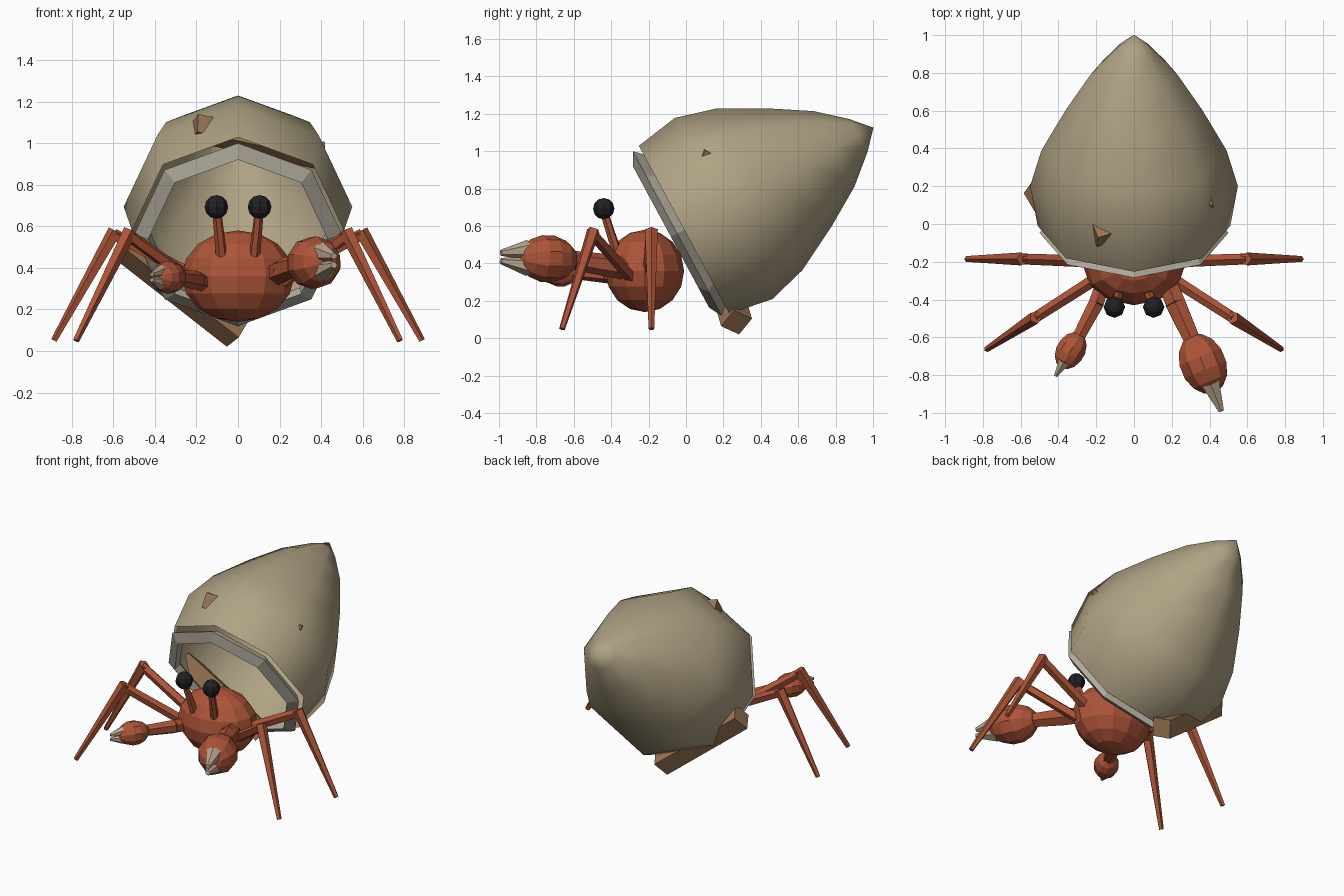
import bpy, bmesh, math
from mathutils import Vector, Matrix

if "Cube" in bpy.data.objects:
    bpy.data.objects.remove(bpy.data.objects["Cube"])


def material(name, rgb):
    m = bpy.data.materials.new(name)
    m.diffuse_color = (*rgb, 1)
    m.use_nodes = True
    m.node_tree.nodes["Principled BSDF"].inputs["Base Color"].default_value = m.diffuse_color
    return m


SHELL = material("shell_tan", (0.43, 0.36, 0.23))
LIP = material("lip_grey", (0.43, 0.40, 0.33))
RED = material("crab_red", (0.42, 0.09, 0.04))
TIP = material("claw_tip", (0.50, 0.38, 0.27))
BLACK = material("eye_black", (0.015, 0.015, 0.018))
BROWN = material("chip_brown", (0.33, 0.18, 0.09))


def finish(bm, name, mat, smooth=False):
    bmesh.ops.recalc_face_normals(bm, faces=bm.faces)
    for f in bm.faces:
        f.smooth = smooth
    me = bpy.data.meshes.new(name)
    bm.to_mesh(me)
    bm.free()
    me.materials.append(mat)
    ob = bpy.data.objects.new(name, me)
    bpy.context.collection.objects.link(ob)
    return ob


def aim(p, q):
    return (Vector(q) - Vector(p)).to_track_quat('Z', 'Y').to_matrix().to_4x4()


def limb(name, p, q, r1, r2, mat, sides=6, roll=0):
    """Tapered prism from p to q."""
    p, q = Vector(p), Vector(q)
    bm = bmesh.new()
    bmesh.ops.create_cone(bm, cap_ends=True, segments=sides, radius1=r1, radius2=r2,
                          depth=(q - p).length,
                          matrix=Matrix.Translation((p + q) / 2) @ aim(p, q) @ Matrix.Rotation(roll, 4, 'Z'))
    return finish(bm, name, mat)


def ball(name, c, size, mat, u=10, v=7, rot=Matrix()):
    bm = bmesh.new()
    bmesh.ops.create_uvsphere(bm, u_segments=u, v_segments=v, radius=1,
                              matrix=Matrix.Translation(c) @ rot @ Matrix.Diagonal((*size, 1)))
    return finish(bm, name, mat)


# Shell axis: opening centre, tilted up toward the rear tip
OPEN = Vector((0, -0.01, 0.58))
AXIS = Vector((0, 0.88, 0.475)).normalized()
UP = Vector((0, -AXIS.z, AXIS.y))


def lathe(name, profile, mat, smooth, closed=False, n=8):
    """Turn (radius, distance) points around the shell axis."""
    bm = bmesh.new()
    rings = []
    for r, t in profile:
        angles = [2 * math.pi * i / n for i in range(n)] if r > 0 else [0]
        rings.append([bm.verts.new(OPEN + AXIS * t + UP * r * math.cos(a)
                                   + Vector((r * math.sin(a), 0, 0))) for a in angles])
    for a, b in zip(rings, rings[1:] + (rings[:1] if closed else [])):
        for i in range(n):
            j = (i + 1) % n
            if len(b) == 1:
                bm.faces.new((a[i], a[j], b[0]))
            else:
                bm.faces.new((a[i], a[j], b[j], b[i]))
    return finish(bm, name, mat, smooth)


lathe("shell", [(0.51, 0), (0.55, 0.24), (0.49, 0.455), (0.36, 0.70),
                (0.23, 0.91), (0.10, 1.06), (0, 1.15)], SHELL, True)
lathe("shell_lip", [(0.50, -0.042), (0.43, -0.08), (0.42, -0.03), (0.46, 0.0)],
      LIP, False, closed=True)

# Wood chips running through the shell wall
limb("lower_chip", (-0.53, 0.15, 0.50), (0, 0.27, 0.085), 0.085, 0.085, BROWN, 4, 0.3)
limb("upper_chip", (-0.21, -0.055, 1.075), (0.40, 0.12, 0.94), 0.07, 0.07, BROWN, 4, 0.3)

# Body
ball("body", (0, -0.22, 0.36), (0.27, 0.21, 0.22), RED, 12, 8)

for s, side in ((1, "right"), (-1, "left")):
    # Eyes
    limb(side + "_eye_stalk", (s * 0.08, -0.37, 0.46), (s * 0.103, -0.44, 0.68), 0.027, 0.022, RED)
    ball(side + "_eye", (s * 0.104, -0.44, 0.693), (0.057,) * 3, BLACK, 8, 6)
    # Walking legs: base, knee, foot
    for part, base, knee, foot in (
            ("front", (0.17, -0.27, 0.30), (0.53, -0.50, 0.56), (0.78, -0.663, 0.05)),
            ("rear", (0.18, -0.20, 0.34), (0.60, -0.185, 0.56), (0.885, -0.185, 0.05))):
        b, k, f = [Vector((s * p[0], p[1], p[2])) for p in (base, knee, foot)]
        limb(f"{side}_{part}_upper_leg", b, k, 0.034, 0.030, RED, 5)
        limb(f"{side}_{part}_lower_leg", k + (k - f).normalized() * 0.02, f, 0.036, 0.016, RED, 5)


def claw(side, base, elbow, wrist, palm, tip, w, length, arm_r):
    limb(side + "_upper_arm", base, elbow, arm_r, arm_r * 1.1, RED)
    limb(side + "_forearm", elbow, wrist, arm_r * 1.1, arm_r * 0.9, RED)
    rot = aim(wrist, tip)
    ball(side + "_claw_palm", palm, (w, w, length), RED, 10, 7, rot)
    d = (Vector(tip) - Vector(palm)).normalized()
    start = Vector(palm) + d * length * 0.68
    for k, finger in ((1, "upper"), (-1, "lower")):
        limb(f"{side}_{finger}_finger", start + Vector((0, 0, k * w * 0.34)),
             Vector(tip) + Vector((0, 0, k * w * 0.17)), w * 0.42, w * 0.13, TIP)


# Large right claw and small left claw
claw("right", (0.16, -0.27, 0.36), (0.22, -0.42, 0.39), (0.31, -0.62, 0.42),
     (0.365, -0.74, 0.425), (0.462, -0.99, 0.435), 0.128, 0.165, 0.055)
claw("left", (-0.15, -0.27, 0.32), (-0.20, -0.42, 0.34), (-0.295, -0.60, 0.355),
     (-0.335, -0.67, 0.355), (-0.415, -0.805, 0.355), 0.08, 0.105, 0.042)
